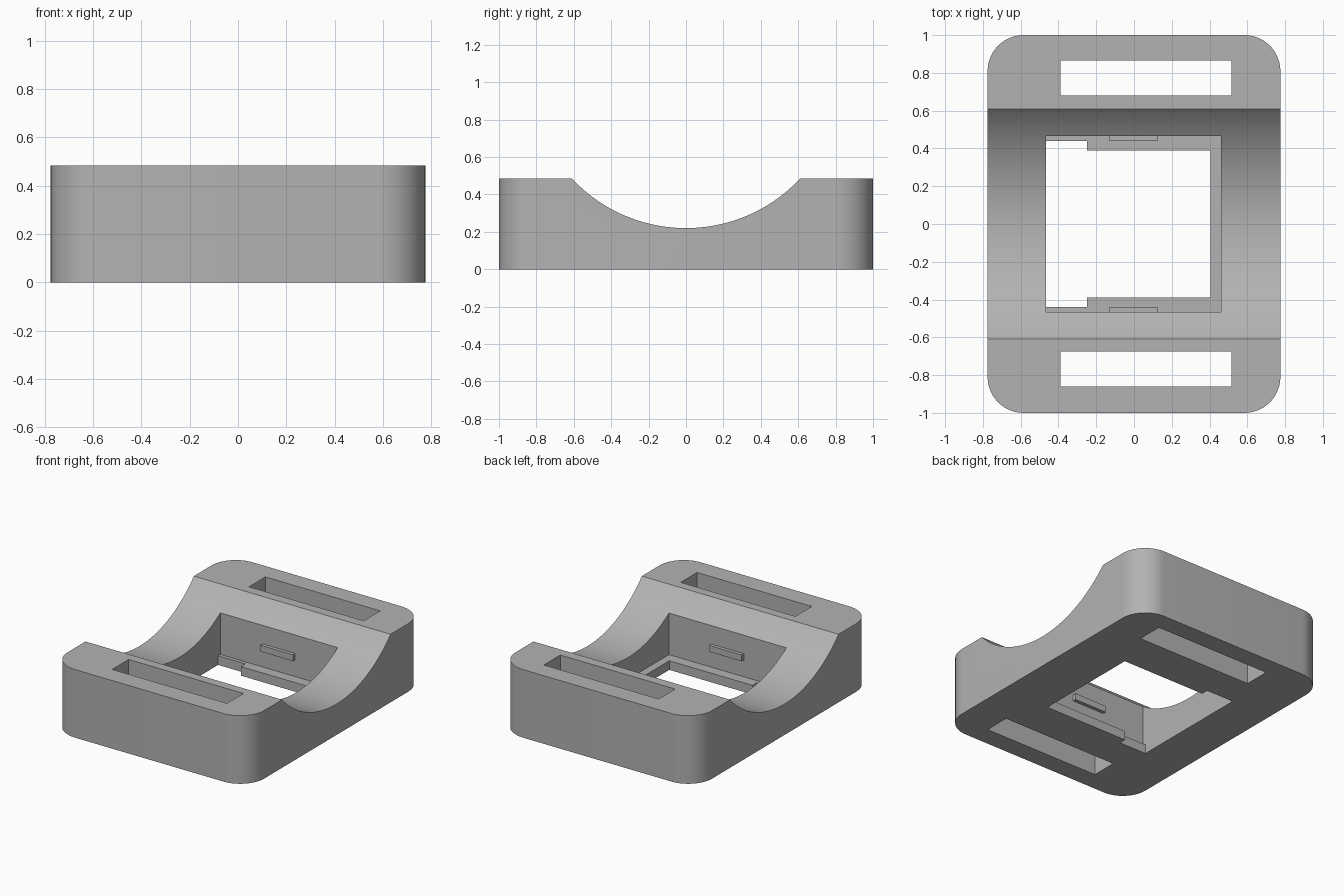
import bpy
import bmesh
import math

if "Cube" in bpy.data.objects:
    bpy.data.objects.remove(bpy.data.objects["Cube"], do_unlink=True)

GREY = (0.45, 0.45, 0.45, 1.0)
grey = bpy.data.materials.new("plain grey")
grey.use_nodes = True
grey.diffuse_color = GREY
grey.node_tree.nodes["Principled BSDF"].inputs["Base Color"].default_value = GREY

HEIGHT = 0.485
WIN_L, WIN_R, WIN_Y = -0.465, 0.46, 0.465   # window limits
LEDGE_H = 0.065


def add_object(name, bm):
    bmesh.ops.recalc_face_normals(bm, faces=bm.faces)
    mesh = bpy.data.meshes.new(name)
    bm.to_mesh(mesh)
    bm.free()
    mesh.materials.append(grey)
    obj = bpy.data.objects.new(name, mesh)
    bpy.context.collection.objects.link(obj)
    return obj


def prism(name, points, offset):
    """Extrude a closed 3D outline along an offset vector."""
    bm = bmesh.new()
    face = bm.faces.new([bm.verts.new(p) for p in points])
    top = bmesh.ops.extrude_face_region(bm, geom=[face], use_keep_orig=True)["geom"]
    bmesh.ops.translate(bm, vec=offset, verts=[v for v in top if isinstance(v, bmesh.types.BMVert)])
    return add_object(name, bm)


def box(name, x0, x1, y0, y1, z0, z1):
    outline = [(x0, y0, z0), (x1, y0, z0), (x1, y1, z0), (x0, y1, z0)]
    return prism(name, outline, (0, 0, z1 - z0))


# Body block outline with four rounded corners
RADIUS, STEPS = 0.19, 14
outline = []
for i, (sx, sy) in enumerate([(1, 1), (-1, 1), (-1, -1), (1, -1)]):
    for k in range(STEPS + 1):
        a = math.pi / 2 * (i + k / STEPS)
        outline.append((sx * (0.775 - RADIUS) + RADIUS * math.cos(a),
                        sy * (1 - RADIUS) + RADIUS * math.sin(a), 0))
body = prism("body", outline, (0, 0, HEIGHT))

# Cutters: cylindrical saddle, square window, two strap slots
SADDLE_R, SADDLE_Z, SEGS = 0.835, 1.055, 160
circle = [(-1, SADDLE_R * math.sin(2 * math.pi * k / SEGS),
           SADDLE_Z + SADDLE_R * math.cos(2 * math.pi * k / SEGS)) for k in range(SEGS)]
cutters = [
    prism("saddle_cutter", circle, (2, 0, 0)),
    box("window_cutter", WIN_L, WIN_R, -WIN_Y, WIN_Y, -0.2, 1),
    box("back_slot_cutter", -0.39, 0.515, 0.68, 0.865, -0.2, 1),
    box("front_slot_cutter", -0.39, 0.515, -0.86, -0.675, -0.2, 1),
]
for cutter in cutters:
    cutter.hide_render = True
    mod = body.modifiers.new(cutter.name, "BOOLEAN")
    mod.operation = "DIFFERENCE"
    mod.solver = "EXACT"
    mod.object = cutter

# Bake the cuts, then discard the cutters
graph = bpy.context.evaluated_depsgraph_get()
body.modifiers.update() if hasattr(body.modifiers, "update") else None
cut_mesh = bpy.data.meshes.new_from_object(body.evaluated_get(graph))
body.modifiers.clear()
body.data = cut_mesh
for cutter in cutters:
    bpy.data.objects.remove(cutter, do_unlink=True)

# Stepped U-shaped ledge round the bottom of the window
half = [(0.405, 0.39), (-0.25, 0.39), (-0.25, 0.44), (WIN_L, 0.44), (WIN_L, WIN_Y), (WIN_R, WIN_Y)]
ledge = [(x, y, 0) for x, y in half] + [(x, -y, 0) for x, y in reversed(half)]
prism("window_ledge", ledge, (0, 0, LEDGE_H))

# Small retaining tabs on the front and back window walls
box("back_tab", -0.13, 0.125, 0.44, WIN_Y, 0.185, 0.23)
box("front_tab", -0.13, 0.125, -WIN_Y, -0.44, 0.185, 0.23)

# Smooth the rounded corners and saddle, keep the other edges sharp
bpy.ops.object.select_all(action="DESELECT")
body.select_set(True)
bpy.context.view_layer.objects.active = body
bpy.ops.object.shade_smooth_by_angle(angle=math.radians(25))
